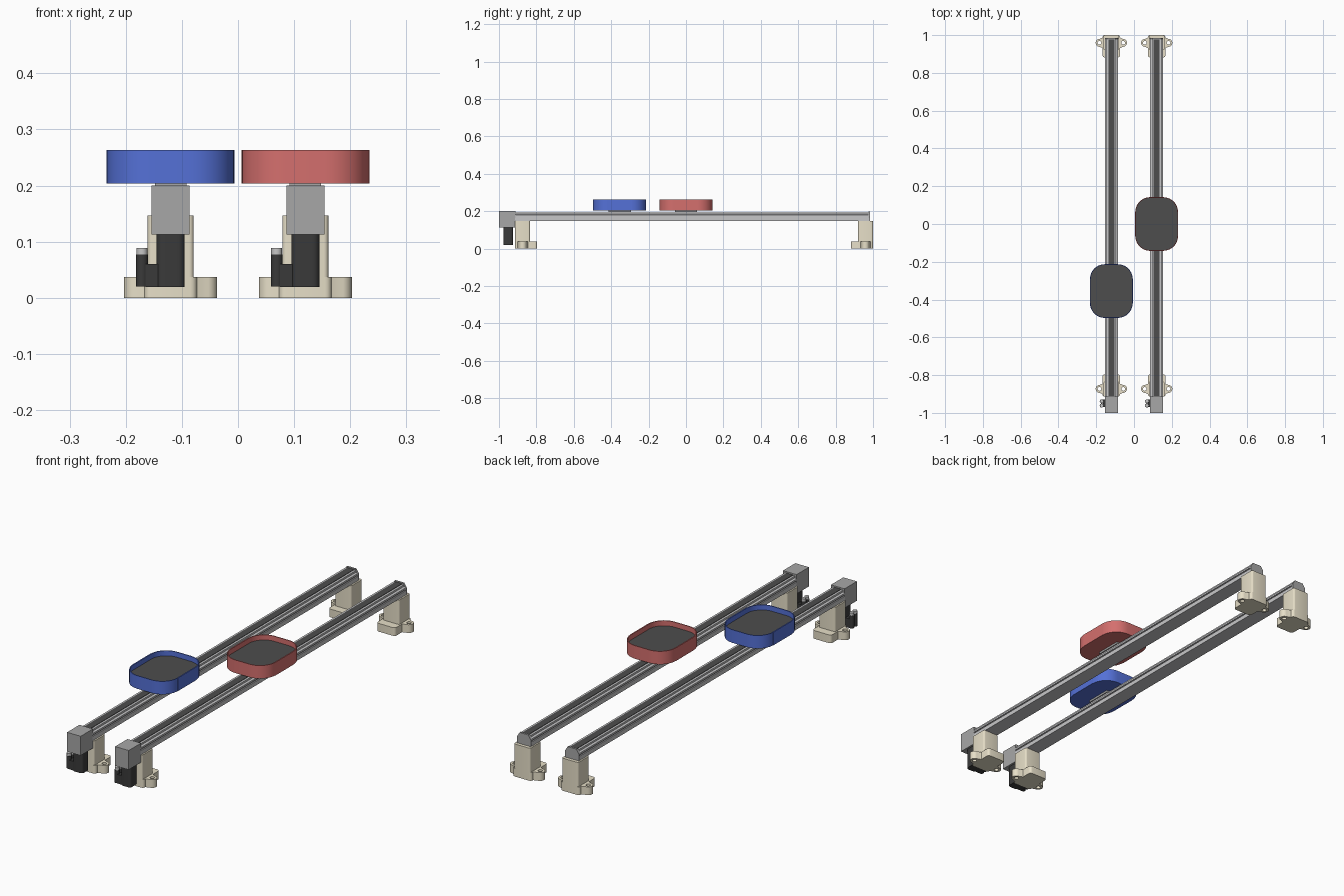
import bpy, math
from mathutils import Matrix

if "Cube" in bpy.data.objects:
    bpy.data.objects.remove(bpy.data.objects["Cube"])


def material(name, r, g, b):
    m = bpy.data.materials.new(name)
    m.diffuse_color = (r, g, b, 1)
    m.use_nodes = True
    m.node_tree.nodes["Principled BSDF"].inputs["Base Color"].default_value = m.diffuse_color
    return m


RAILC = material("rail light grey", 0.57, 0.57, 0.58)
GREY = material("drive head grey", 0.39, 0.39, 0.39)
BELT = material("belt dark grey", 0.075, 0.075, 0.075)
DARK = material("motor black", 0.042, 0.042, 0.042)
LIGHT = material("connector light grey", 0.57, 0.57, 0.57)
BEIGE = material("support beige", 0.80, 0.74, 0.58)
BLUE = material("tray blue", 0.09, 0.165, 0.68)
RED = material("tray red", 0.66, 0.16, 0.155)


def prism(name, loops, lo, hi, mat, axis="Z", at=(0, 0)):
    """Extrude closed outlines (first outer, others holes) from lo to hi along Z or Y."""
    cu = bpy.data.curves.new(name, "CURVE")
    cu.dimensions = "2D"
    cu.fill_mode = "BOTH"
    cu.extrude = (hi - lo) / 2
    for loop in loops:
        s = cu.splines.new("POLY")
        s.points.add(len(loop) - 1)
        for p, (a, b) in zip(s.points, loop):
            p.co = (a, b, 0, 1)
        s.use_cyclic_u = True
    tmp = bpy.data.objects.new(name + "_tmp", cu)
    me = bpy.data.meshes.new_from_object(tmp)
    bpy.data.objects.remove(tmp)
    bpy.data.curves.remove(cu)
    mid = (lo + hi) / 2
    if axis == "Z":
        me.transform(Matrix.Translation((at[0], at[1], mid)))
    else:
        me.transform(Matrix.Translation((at[0], mid, at[1])) @ Matrix.Rotation(math.pi / 2, 4, "X"))
    me.materials.clear()
    me.materials.append(mat)
    ob = bpy.data.objects.new(name, me)
    bpy.context.collection.objects.link(ob)
    bpy.ops.object.select_all(action="DESELECT")
    ob.select_set(True)
    bpy.context.view_layer.objects.active = ob
    bpy.ops.object.shade_smooth_by_angle(angle=math.radians(30))
    return ob


def rounded(x0, x1, y0, y1, r, n=8):
    pts = []
    for cx, cy, a in ((x1 - r, y1 - r, 0), (x0 + r, y1 - r, 90),
                      (x0 + r, y0 + r, 180), (x1 - r, y0 + r, 270)):
        for i in range(n + 1):
            t = math.radians(a + 90 * i / n)
            pts.append((cx + r * math.cos(t), cy + r * math.sin(t)))
    return pts


def rect(x0, x1, y0, y1):
    return [(x0, y0), (x1, y0), (x1, y1), (x0, y1)]


def circle(x, y, r, n=24):
    return [(x + r * math.cos(2 * math.pi * i / n), y + r * math.sin(2 * math.pi * i / n)) for i in range(n)]


def mirrored(half):
    return half + [(-x, z) for x, z in reversed(half)]


# Half cross-section of the rail with its side slot and stepped shoulder
RAIL = mirrored([(0.034, 0.147), (0.034, 0.166), (0.029, 0.166), (0.029, 0.172),
                 (0.034, 0.172), (0.034, 0.180), (0.026, 0.184), (0.026, 0.192)])
CAP = mirrored([(0.034, 0.145), (0.034, 0.178), (0.022, 0.197)])


def support(name, x, y, back):
    """Foot at the rail end; the toe points to the middle of the rail."""
    s = -1 if back else 1
    ya, yb, yt = y, y + s * 0.08, y + s * 0.118
    ear_y = y + s * 0.041
    prism(name + "_column", [rounded(-0.041, 0.041, min(ya, yb), max(ya, yb), 0.008, 4)],
          0.0, 0.147, BEIGE, at=(x, 0))
    prism(name + "_base", [rounded(-0.047, 0.047, min(ya, yt), max(ya, yt), 0.012, 4)],
          0.0, 0.037, BEIGE, at=(x, 0))
    for side in (-1, 1):
        # rounded ear with a bolt hole
        tip = [(0.062 + 0.021 * math.cos(t), ear_y + 0.021 * math.sin(t))
               for t in (math.radians(-90 + 15 * i) for i in range(13))]
        outer = [(0.045, ear_y - 0.028)] + tip + [(0.045, ear_y + 0.028)]
        loops = [outer, circle(0.063, ear_y, 0.010)]
        prism(name + "_ear", [[(side * a, b) for a, b in l] for l in loops],
              0.0, 0.037, BEIGE, at=(x, 0))


def tray(name, x, y, mat):
    edge = rounded(-0.113, 0.113, -0.142, 0.142, 0.078, 10)
    inner = rounded(-0.109, 0.109, -0.138, 0.138, 0.074, 10)
    prism(name + "_bottom", [edge], 0.204, 0.236, mat, at=(x, y))
    prism(name + "_rim", [edge, inner], 0.236, 0.263, mat, at=(x, y))
    prism(name + "_mat", [inner], 0.236, 0.240, BELT, at=(x, y))
    # thin side panels
    for s in (-1, 1):
        c = x + s * 0.1125
        prism(name + "_side_panel", [rect(c - 0.0016, c + 0.0016, y - 0.066, y + 0.066)], 0.204, 0.263, mat)
    # carriage under the tray
    prism(name + "_carriage", [rect(-0.028, 0.028, -0.06, 0.06)], 0.195, 0.205, GREY, at=(x, y))


for side, x in (("left", -0.12), ("right", 0.12)):
    # rail, belt and end plate
    prism(side + "_rail", [RAIL], -0.915, 0.98, RAILC, "Y", (x, 0))
    prism(side + "_belt", [rect(-0.016, 0.016, 0.190, 0.194)], -0.915, 0.978, BELT, "Y", (x, 0))
    prism(side + "_end_plate", [CAP], 0.976, 0.985, GREY, "Y", (x, 0))
    # drive head
    prism(side + "_drive_head", [rect(-0.034, 0.034, -1.0, -0.912)], 0.113, 0.200, GREY, at=(x, 0))
    # hanging motor with side connectors
    prism(side + "_motor", [rounded(-0.025, 0.025, -0.975, -0.925, 0.012, 5)], 0.019, 0.114, DARK, at=(x, 0))
    prism(side + "_motor_link", [rect(-0.045, -0.02, -0.970, -0.930)], 0.019, 0.060, DARK, at=(x, 0))
    for y in (-0.961, -0.939):
        prism(side + "_connector", [circle(-0.051, y, 0.0105)], 0.020, 0.077, DARK, at=(x, 0))
        prism(side + "_connector_cap", [circle(-0.051, y, 0.0098)], 0.077, 0.089, LIGHT, at=(x, 0))
    # supports at both ends
    support(side + "_front_support", x, -0.914, False)
    support(side + "_back_support", x, 1.0, True)

tray("blue_tray", -0.12, -0.355, BLUE)
tray("red_tray", 0.12, 0.0, RED)
